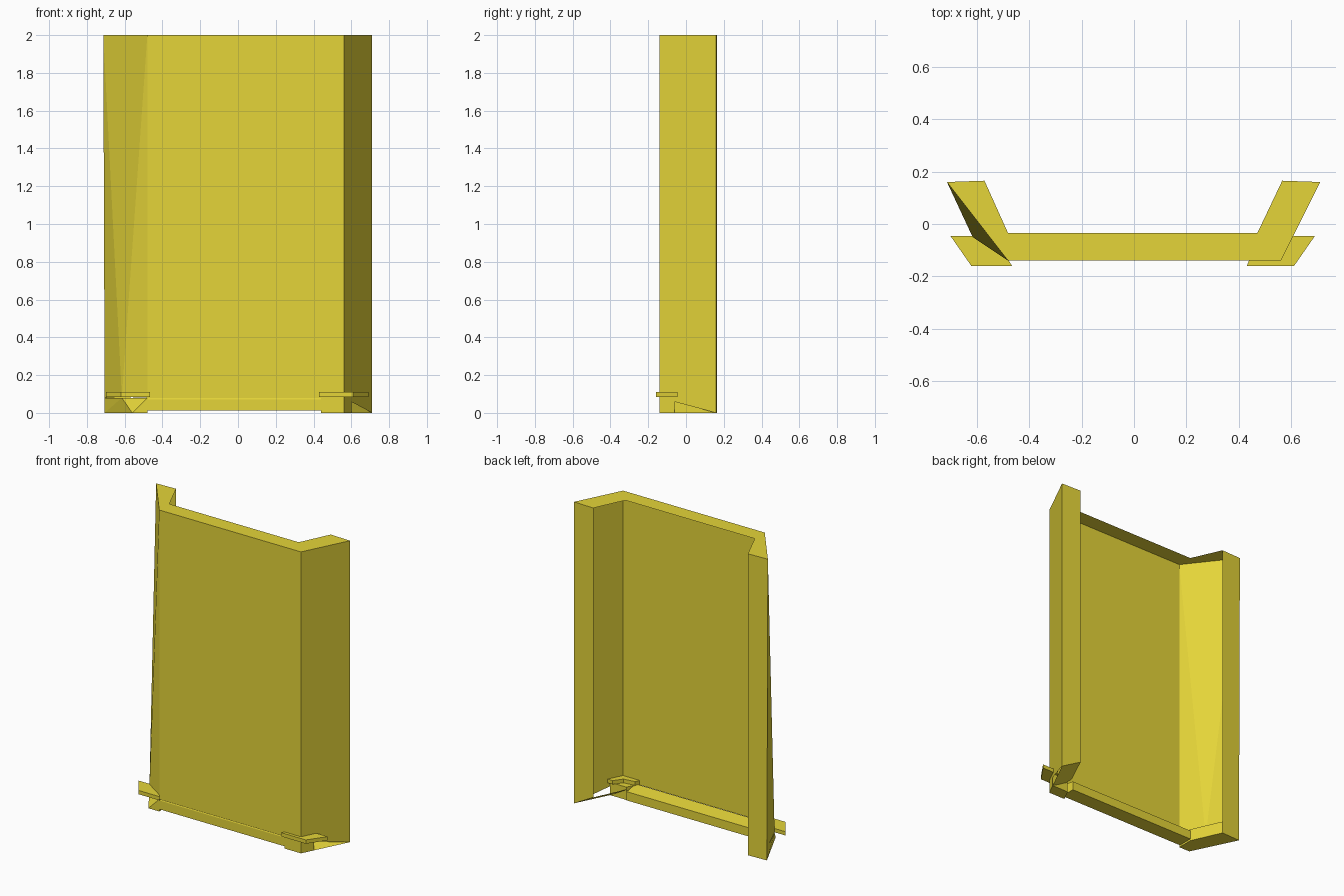
import bpy, bmesh

if "Cube" in bpy.data.objects:
    bpy.data.objects.remove(bpy.data.objects["Cube"])

paint = bpy.data.materials.new("yellow_paint")
paint.diffuse_color = (0.78, 0.66, 0.04, 1)
paint.use_nodes = True
paint.node_tree.nodes["Principled BSDF"].inputs["Base Color"].default_value = paint.diffuse_color


def finish(name, bm):
    bmesh.ops.recalc_face_normals(bm, faces=bm.faces[:])
    me = bpy.data.meshes.new(name)
    bm.to_mesh(me)
    bm.free()
    me.materials.append(paint)
    ob = bpy.data.objects.new(name, me)
    bpy.context.collection.objects.link(ob)
    return ob


def prism(name, outline, z0, z1):
    """Extrude an xy outline between two heights."""
    bm = bmesh.new()
    face = bm.faces.new([bm.verts.new((x, y, z0)) for x, y in outline])
    ext = bmesh.ops.extrude_face_region(bm, geom=[face], use_keep_orig=True)["geom"]
    top = [v for v in ext if isinstance(v, bmesh.types.BMVert)]
    bmesh.ops.translate(bm, verts=top, vec=(0, 0, z1 - z0))
    return finish(name, bm)


def hull(name, points):
    """Faceted convex block around a few corner points."""
    bm = bmesh.new()
    verts = [bm.verts.new(p) for p in points]
    res = bmesh.ops.convex_hull(bm, input=verts)
    bmesh.ops.delete(bm, geom=list({*res["geom_interior"], *res["geom_unused"]}), context="VERTS")
    bmesh.ops.dissolve_limit(bm, angle_limit=0.01, verts=bm.verts[:], edges=bm.edges[:])
    return finish(name, bm)


def at(z, *pts):
    return [(x, y, z) for x, y in pts]


# Channel corners in plan, left (L) and right (R)
L_inner, L_outer, L_front, L_root = (-0.57, 0.165), (-0.713, 0.16), (-0.48, -0.14), (-0.48, -0.035)
R_inner, R_outer, R_front, R_root = (0.565, 0.165), (0.71, 0.16), (0.56, -0.14), (0.47, -0.035)
L_low, pinch = (-0.706, 0.16), (-0.615, -0.05)

# Tall channel: an outer skin with a top cap and end strips, open at the back
bm = bmesh.new()
rim = [L_inner, L_outer, L_front, R_front, R_outer, R_inner]
top = [bm.verts.new((*p, 2)) for p in rim]
low = [bm.verts.new((*p, z)) for p, z in
       zip([L_inner, L_low, L_front, R_front, R_outer, R_inner], (0.08, 0.08, 0.08, 0.08, 0, 0.08))]
roots = [bm.verts.new((*p, 2)) for p in (L_root, R_root)]
apex = bm.verts.new((*pinch, 0.085))
bm.faces.new(top + [roots[1], roots[0]])
for i in (0, 2, 3, 4):
    bm.faces.new([top[i], low[i], low[i + 1], top[i + 1]])
# the left flange is twisted and runs to a pinched point at the bottom
bm.faces.new([top[1], apex, top[2]])
bm.faces.new([top[1], low[1], apex])
bm.faces.new([top[2], apex, low[2]])
finish("channel_skin", bm)

# Solid feet closing the bottom of both flanges
hull("right_flange_foot", at(0, R_front, R_outer) + at(0.08, R_inner, R_root))
hull("left_flange_foot", at(0.08, L_low, pinch, L_front, L_root, L_inner)
     + at(0, L_low, (-0.56, -0.14), L_front, L_root, L_inner))

# Bottom rail with a bevelled upper edge
hull("bottom_rail", at(0.012, (-0.48, -0.135), (0.46, -0.135), (0.46, -0.035), (-0.48, -0.035))
     + at(0.07, (-0.48, -0.135), (0.46, -0.135), (0.46, -0.035), (-0.48, -0.035))
     + at(0.085, (-0.48, -0.13), (0.46, -0.13)))

# Corner block on the right
prism("right_corner_block", [(0.44, -0.14), (0.56, -0.14), (0.6, -0.06), (0.48, -0.06)], 0, 0.085)

# Thin bent clips around both front corners
prism("right_clip", [(0.69, -0.045), (0.61, -0.16), (0.43, -0.16), (0.45, -0.11),
                     (0.53, -0.1), (0.57, -0.045)], 0.085, 0.11)
prism("left_clip", [(-0.7, -0.045), (-0.62, -0.16), (-0.465, -0.16), (-0.48, -0.135),
                    (-0.61, -0.045)], 0.085, 0.11)
